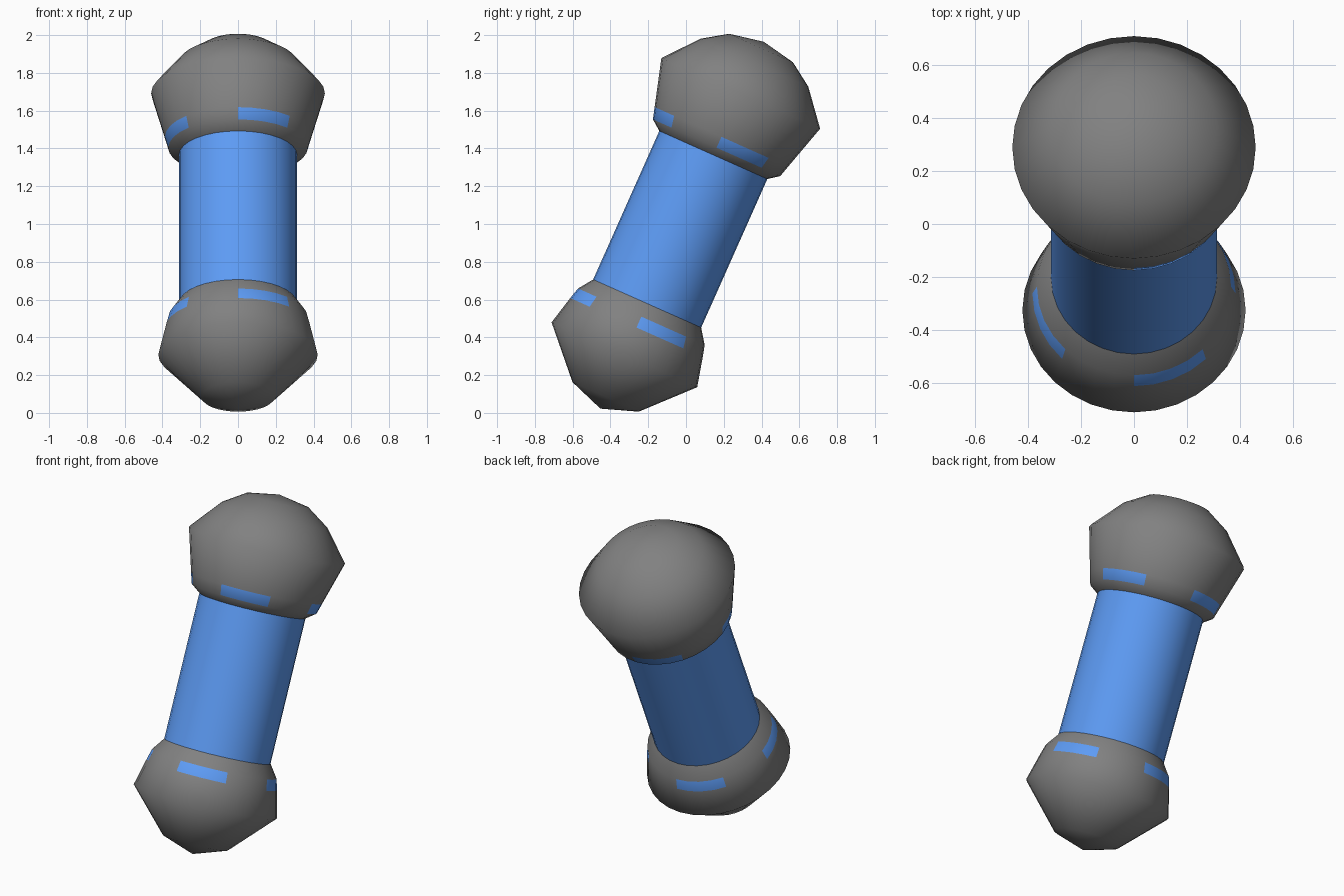
import bpy, bmesh
from math import sin, cos, pi, radians
from mathutils import Matrix

if "Cube" in bpy.data.objects:
    bpy.data.objects.remove(bpy.data.objects["Cube"])

SIDES = 32
TILT = Matrix.Translation((0, -0.018, 1.0)) @ Matrix.Rotation(radians(-24), 4, 'X')


def material(name, color):
    m = bpy.data.materials.new(name)
    m.diffuse_color = color
    m.use_nodes = True
    m.node_tree.nodes["Principled BSDF"].inputs["Base Color"].default_value = m.diffuse_color
    return m


grey = material("grey", (0.22, 0.22, 0.22, 1))
blue = material("blue", (0.11, 0.33, 0.91, 1))


def lathe(name, profile, mats, band=None):
    """Revolve (radius, height) points; radius 0 makes a pole.
    band = profile segment painted in four 45 degree dashes."""
    bm = bmesh.new()
    rings = []
    for r, z in profile:
        if r == 0:
            rings.append([bm.verts.new((0, 0, z))] * SIDES)
        else:
            rings.append([bm.verts.new((r * sin(2 * pi * i / SIDES),
                                        -r * cos(2 * pi * i / SIDES), z))
                          for i in range(SIDES)])
    for s in range(len(rings) - 1):
        lo, hi = rings[s], rings[s + 1]
        for i in range(SIDES):
            j = (i + 1) % SIDES
            corners = dict.fromkeys((lo[i], lo[j], hi[j], hi[i]))
            f = bm.faces.new(list(corners))
            f.smooth = True
            if s == band and (i * 8 // SIDES) % 2 == 0:
                f.material_index = 1
    bmesh.ops.recalc_face_normals(bm, faces=bm.faces[:])
    bm.transform(TILT)
    me = bpy.data.meshes.new(name)
    bm.to_mesh(me)
    bm.free()
    for m in mats:
        me.materials.append(m)
    ob = bpy.data.objects.new(name, me)
    bpy.context.collection.objects.link(ob)
    return ob


# Tilted shaft
lathe("shaft", [(0.313, -0.461), (0.313, 0.40)], [blue])

# Upper knob with dashed band
lathe("upper_knob", [(0.313, 0.40), (0.369, 0.442), (0.387, 0.505), (0.46, 0.757),
                     (0.312, 0.935), (0.185, 1.02), (0, 1.056)], [grey, blue], band=1)

# Lower knob with dashed band
lathe("lower_knob", [(0, -1.07), (0.192, -1.002), (0.422, -0.758), (0.384, -0.60),
                     (0.367, -0.537), (0.313, -0.461)], [grey, blue], band=3)
